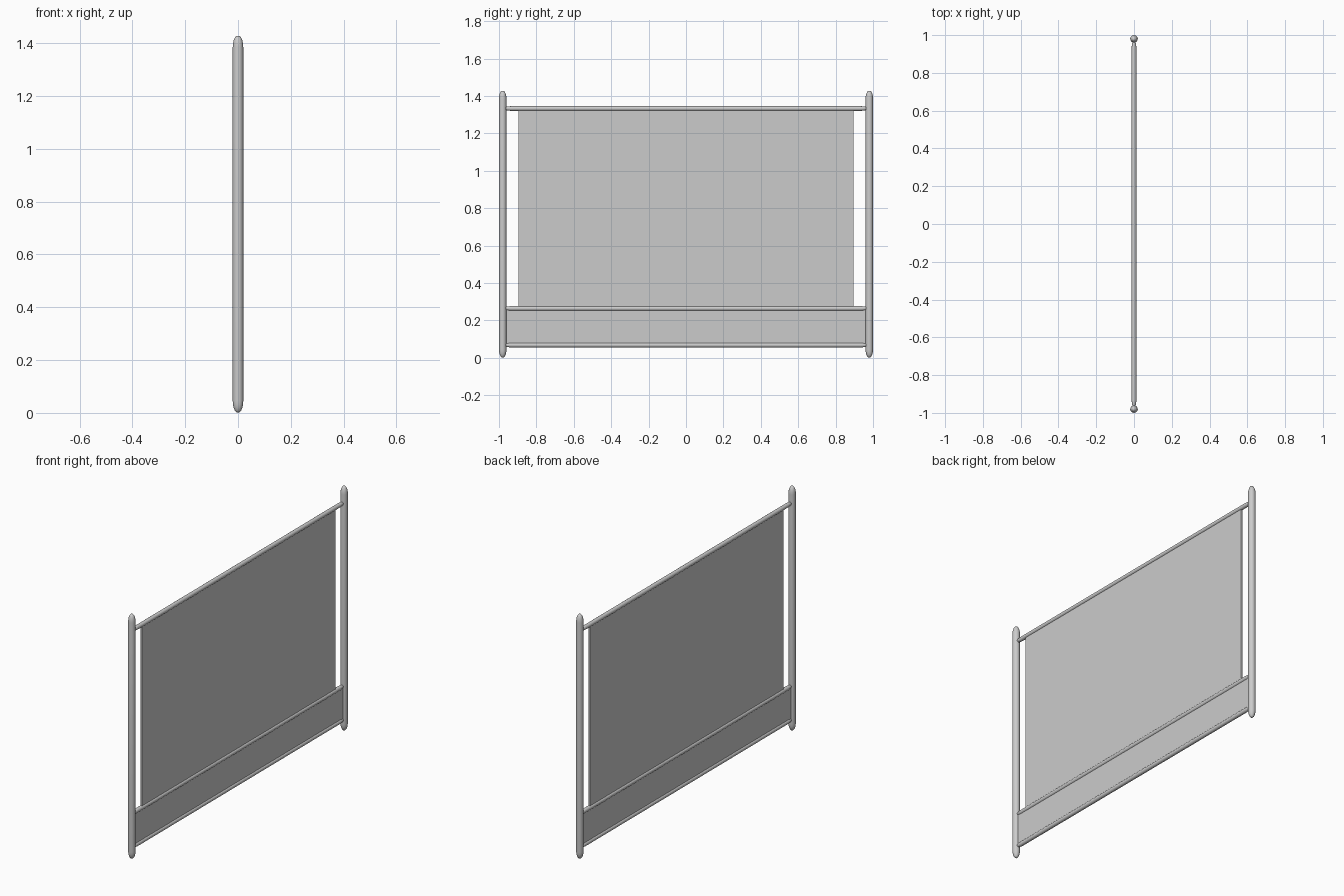
import bpy
import math

cube = bpy.data.objects.get("Cube")
if cube:
    bpy.data.objects.remove(cube)

grey = bpy.data.materials.new("light_grey")
grey.use_nodes = True
colour = (0.6, 0.6, 0.6, 1)
grey.diffuse_color = colour
grey.node_tree.nodes["Principled BSDF"].inputs["Base Color"].default_value = colour


def rounded_rod(name, radius, length, cap, location, rotation=(0, 0, 0), sides=16):
    """Rod along local z, centred, with elliptical rounded ends."""
    steps = 5
    arc = [(radius * math.sin(a), cap * math.cos(a))
           for a in (i * math.pi / 2 / steps for i in range(1, steps + 1))]
    top = [(r, length / 2 - cap + h) for r, h in arc]
    profile = top + [(r, -z) for r, z in reversed(top)]
    verts = [(r * math.cos(math.tau * k / sides), r * math.sin(math.tau * k / sides), z)
             for r, z in profile for k in range(sides)]
    rings = len(profile)
    faces = [(j * sides + k, (j + 1) * sides + k,
              (j + 1) * sides + (k + 1) % sides, j * sides + (k + 1) % sides)
             for j in range(rings - 1) for k in range(sides)]
    faces.append(tuple(range(sides)))
    faces.append(tuple(reversed(range((rings - 1) * sides, rings * sides))))
    mesh = bpy.data.meshes.new(name)
    mesh.from_pydata(verts, [], faces)
    mesh.materials.append(grey)
    mesh.shade_smooth()
    obj = bpy.data.objects.new(name, mesh)
    obj.location = location
    obj.rotation_euler = rotation
    bpy.context.collection.objects.link(obj)


def panel(name, width, z_low, z_high, thickness):
    bpy.ops.mesh.primitive_cube_add(size=1, location=(0, 0, (z_low + z_high) / 2))
    obj = bpy.context.object
    obj.name = name
    obj.scale = (thickness, width, z_high - z_low)
    bpy.ops.object.transform_apply(location=False, rotation=False, scale=True)
    obj.data.materials.append(grey)


# Upright posts
for name, y in (("front_post", -0.98), ("back_post", 0.98)):
    rounded_rod(name, 0.02, 1.43, 0.045, (0, y, 0.715))

# Horizontal rails between the posts
for name, z in (("top_rail", 1.333), ("middle_rail", 0.264), ("bottom_rail", 0.068)):
    rounded_rod(name, 0.0125, 1.95, 0.045, (0, 0, z), (math.pi / 2, 0, 0))

# Main sheet and lower board
panel("main_sheet", 1.79, 0.264, 1.333, 0.01)
panel("lower_board", 1.94, 0.068, 0.264, 0.01)
